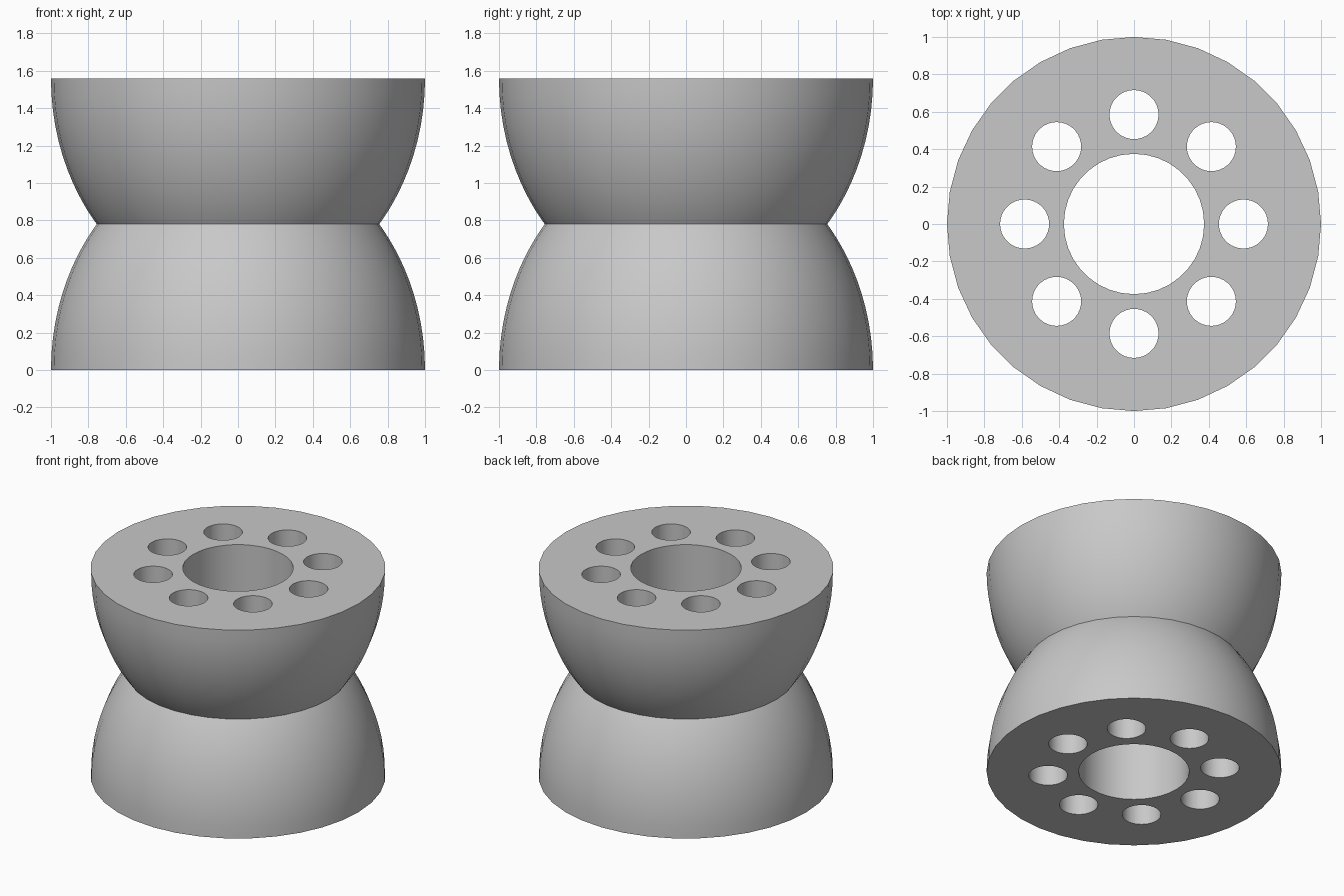
import bpy
import bmesh
from math import cos, sin, pi, sqrt, radians
from mathutils import Matrix

SIDES = 36
HEIGHT = 1.56
WAIST = HEIGHT / 2
WAIST_RADIUS = 0.755
BORE_RADIUS = 0.375
HOLE_RADIUS = 0.131
HOLE_RING = 0.585
HOLES = 8
STEPS = 14

cube = bpy.data.objects.get("Cube")
if cube:
    bpy.data.objects.remove(cube, do_unlink=True)

# Plain grey
grey = bpy.data.materials.new("grey")
grey.use_nodes = True
colour = (0.58, 0.58, 0.58, 1)
grey.diffuse_color = colour
grey.node_tree.nodes["Principled BSDF"].inputs["Base Color"].default_value = colour


def add_object(name, bm):
    bmesh.ops.recalc_face_normals(bm, faces=bm.faces)
    mesh = bpy.data.meshes.new(name)
    bm.to_mesh(mesh)
    bm.free()
    mesh.materials.append(grey)
    obj = bpy.data.objects.new(name, mesh)
    bpy.context.collection.objects.link(obj)
    return obj


# Half profile: an elliptical dome from the rim in to the waist
dome_height = WAIST / sqrt(1 - WAIST_RADIUS ** 2)
lower = []
for i in range(STEPS + 1):
    z = WAIST * sin(i / STEPS * pi / 2)
    lower.append((sqrt(1 - (z / dome_height) ** 2), z))
upper = [(r, HEIGHT - z) for r, z in reversed(lower[:-1])]
profile = [(BORE_RADIUS, 0)] + lower + upper + [(BORE_RADIUS, HEIGHT)]

# Revolve the closed profile, which also forms the central bore
bm = bmesh.new()
rings = []
for s in range(SIDES):
    a = 2 * pi * s / SIDES
    rings.append([bm.verts.new((r * cos(a), r * sin(a), z)) for r, z in profile])
for s in range(SIDES):
    a, b = rings[s], rings[(s + 1) % SIDES]
    for i in range(len(profile)):
        j = (i + 1) % len(profile)
        bm.faces.new((a[i], b[i], b[j], a[j]))
body = add_object("waisted_body", bm)

# Ring of cylinders that cut the small through holes
bm = bmesh.new()
for k in range(HOLES):
    a = 2 * pi * k / HOLES
    place = Matrix.Translation((HOLE_RING * cos(a), HOLE_RING * sin(a), WAIST))
    bmesh.ops.create_cone(bm, cap_ends=True, segments=SIDES, radius1=HOLE_RADIUS,
                          radius2=HOLE_RADIUS, depth=HEIGHT + 0.4, matrix=place)
cutter = add_object("hole_cutters", bm)

cut = body.modifiers.new("through_holes", "BOOLEAN")
cut.operation = "DIFFERENCE"
cut.solver = "EXACT"
cut.object = cutter

bpy.ops.object.select_all(action="DESELECT")
body.select_set(True)
bpy.context.view_layer.objects.active = body
bpy.ops.object.modifier_apply(modifier=cut.name)
bpy.data.objects.remove(cutter, do_unlink=True)

# Smooth curved walls, crisp rims and waist
bpy.ops.object.shade_smooth_by_angle(angle=radians(30))
